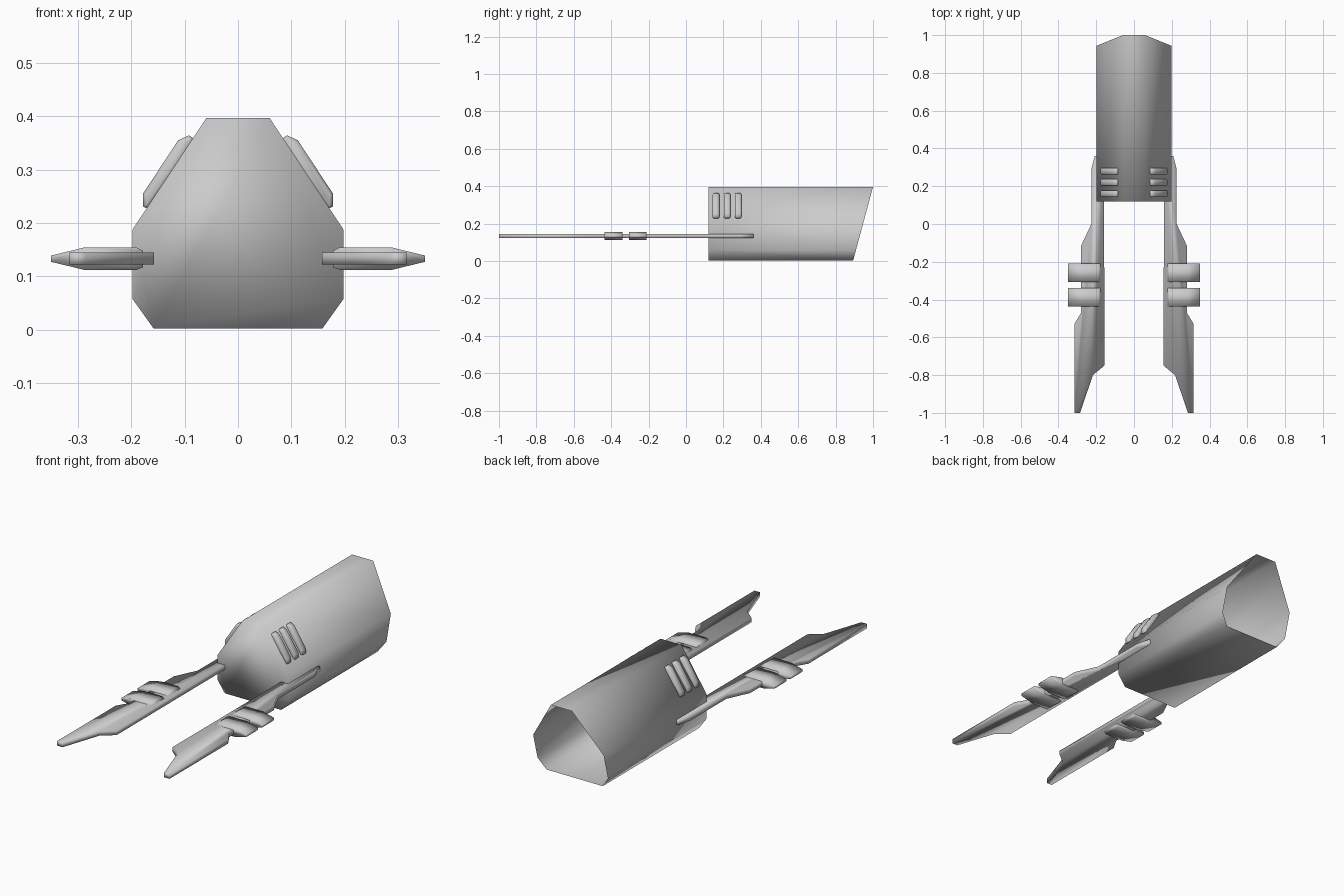
import bpy, bmesh

if "Cube" in bpy.data.objects:
    bpy.data.objects.remove(bpy.data.objects["Cube"])


def prism(name, near, far, cap_far=True, mirror=True, bevel=0.0):
    """Join two matching outlines into a smooth solid, optionally mirrored across x."""
    bm = bmesh.new()
    a = [bm.verts.new(p) for p in near]
    b = [bm.verts.new(p) for p in far]
    n = len(a)
    bm.faces.new(a)
    if cap_far:
        bm.faces.new(b[::-1])
    for i in range(n):
        j = (i + 1) % n
        bm.faces.new((a[j], a[i], b[i], b[j]))
    bmesh.ops.recalc_face_normals(bm, faces=bm.faces[:])
    mesh = bpy.data.meshes.new(name)
    bm.to_mesh(mesh)
    bm.free()
    for p in mesh.polygons:
        p.use_smooth = True
    ob = bpy.data.objects.new(name, mesh)
    bpy.context.collection.objects.link(ob)
    if bevel:
        m = ob.modifiers.new("soft_edges", 'BEVEL')
        m.width = bevel
        m.segments = 1
        m.limit_method = 'ANGLE'
        m.angle_limit = 1.2
    if mirror:
        m = ob.modifiers.new("mirror", 'MIRROR')
        m.use_mirror_merge = False
    return ob


def along_y(profile, y0, y1):
    return [(x, y0, z) for x, z in profile], [(x, y1, z) for x, z in profile]


# hull: eight-sided tube, closed at the front, open slanted rear
half = [(0.158, 0.002), (0.198, 0.058), (0.198, 0.187), (0.059, 0.397)]
hull = half + [(-x, z) for x, z in reversed(half)]
front = [(x, 0.12, z) for x, z in hull]
rear = [(x, 0.893 + 0.107 * z / 0.397, z) for x, z in hull]
prism("hull", front, rear, cap_far=False, mirror=False)

# vent ribs on the sloped hull sides
rib = [(0.168, 0.225), (0.178, 0.231), (0.178, 0.255), (0.112, 0.355),
       (0.092, 0.364), (0.080, 0.357)]
for i, y in enumerate((0.160, 0.220, 0.279)):
    prism(f"vent_rib_{i + 1}", *along_y(rib, y - 0.018, y + 0.018), bevel=0.006)

# long forward prongs, flat plates
prong = [(0.158, 0.29), (0.178, 0.36), (0.208, 0.36), (0.226, 0.29), (0.226, 0.0),
         (0.28, -0.115), (0.28, -0.47), (0.316, -0.53), (0.316, -1.0),
         (0.285, -1.0), (0.218, -0.80), (0.157, -0.75)]
prism("prong", [(x, y, 0.122) for x, y in prong], [(x, y, 0.145) for x, y in prong])

# clamps wrapped around each prong
clamp = [(0.178, 0.117), (0.19, 0.112), (0.288, 0.112), (0.35, 0.127),
         (0.35, 0.139), (0.288, 0.154), (0.19, 0.154), (0.178, 0.148)]
for i, y in enumerate((-0.258, -0.388)):
    prism(f"clamp_{i + 1}", *along_y(clamp, y - 0.048, y + 0.048))
